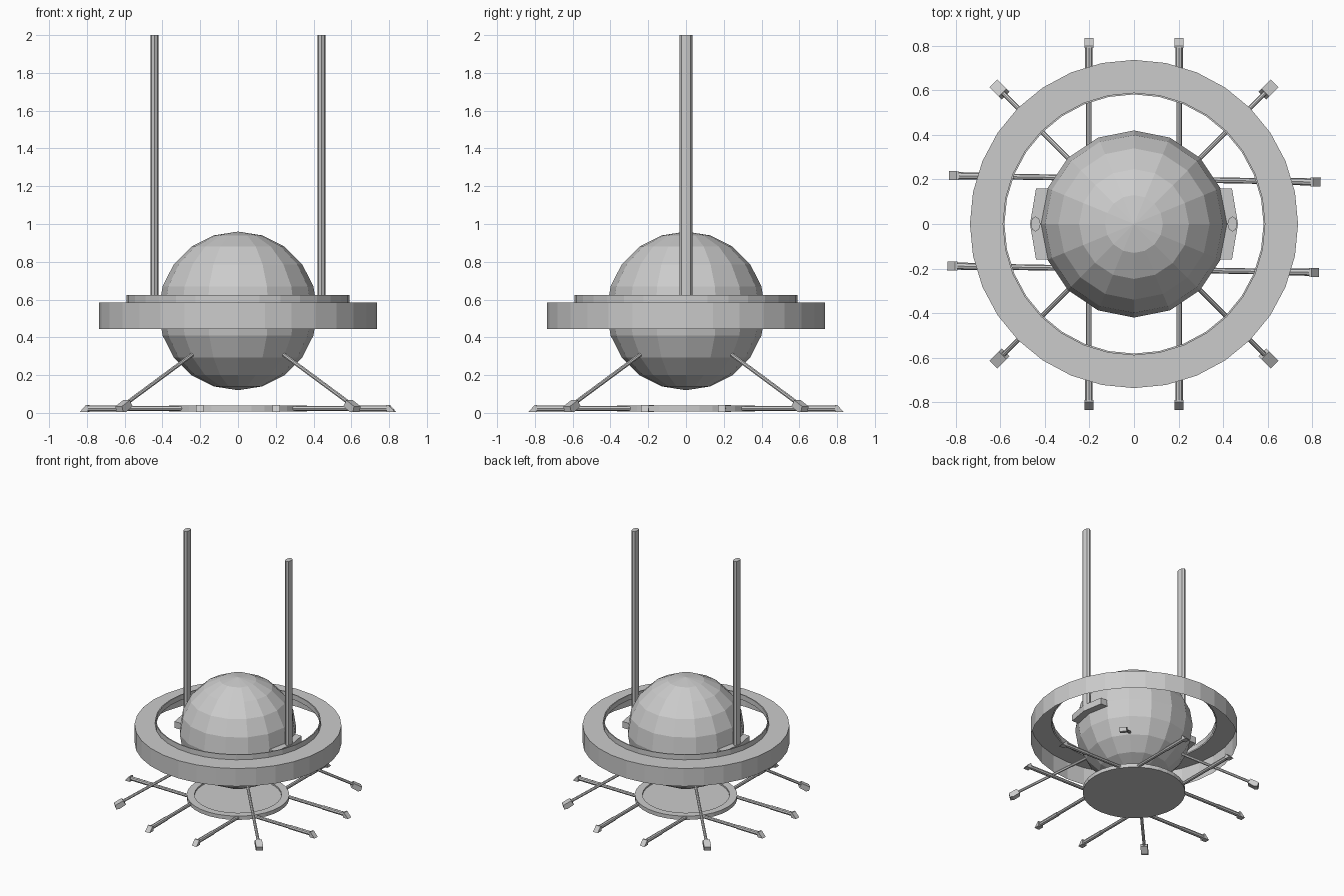
import bpy, math
from mathutils import Vector, Matrix

if "Cube" in bpy.data.objects:
    bpy.data.objects.remove(bpy.data.objects["Cube"])


def make_mesh(name, verts, faces):
    me = bpy.data.meshes.new(name)
    me.from_pydata([tuple(v) for v in verts], [], faces)
    ob = bpy.data.objects.new(name, me)
    bpy.context.collection.objects.link(ob)
    return ob


def lathe(name, profile, n):
    """Revolve an open (radius, z) profile about z."""
    verts, faces = [], []
    for r, z in profile:
        verts += [(r * math.sin(2 * math.pi * i / n), r * math.cos(2 * math.pi * i / n), z) for i in range(n)]
    for k in range(len(profile) - 1):
        for i in range(n):
            j = (i + 1) % n
            faces.append((k * n + i, k * n + j, (k + 1) * n + j, (k + 1) * n + i))
    return make_mesh(name, verts, faces)


def prism(name, outline, z0, z1):
    n = len(outline)
    verts = [(x, y, z) for z in (z0, z1) for x, y in outline]
    faces = [tuple(range(n))[::-1], tuple(range(n, 2 * n))]
    faces += [(i, (i + 1) % n, n + (i + 1) % n, n + i) for i in range(n)]
    return make_mesh(name, verts, faces)


def rod(name, a, b, r, n=8):
    a, b = Vector(a), Vector(b)
    d = b - a
    bpy.ops.mesh.primitive_cylinder_add(vertices=n, radius=r, depth=d.length)
    ob = bpy.context.object
    ob.name = name
    ob.matrix_world = Matrix.Translation((a + b) / 2) @ d.to_track_quat('Z', 'Y').to_matrix().to_4x4()
    return ob


# spherical body
bpy.ops.mesh.primitive_uv_sphere_add(segments=16, ring_count=10, radius=0.42, location=(0, 0, 0.54))
bpy.context.object.name = "body_sphere"

# surrounding ring: skirt open underneath, flat top, raised inner lip
lathe("outer_ring", [(0.737, 0.445), (0.737, 0.585), (0.59, 0.585), (0.59, 0.625),
                     (0.582, 0.625), (0.582, 0.585)], 32)

# side brackets with tall flattened masts
for s, side in ((1, "right"), (-1, "left")):
    outline = [(0.36, -0.16), (0.44, -0.16), (0.467, 0), (0.44, 0.16), (0.36, 0.16)]
    pts = [(s * x, y) for x, y in outline][::s]
    prism("bracket_" + side, pts, 0.505, 0.555)
    mast = [(s * 0.442 + 0.022 * math.cos(t * math.pi / 4), 0.034 * math.sin(t * math.pi / 4)) for t in range(8)]
    prism("mast_" + side, mast, 0.545, 2.0)

# base dish with raised rim
lathe("base_dish", [(0.0005, 0.008), (0.365, 0.008), (0.365, 0.038), (0.31, 0.038),
                    (0.31, 0.026), (0.0005, 0.026)], 32)

# floor arms: two on each of four sides, ending in wedge feet
for q in range(4):
    skew = math.radians(-1.0) if q % 2 == 0 else 0
    turn = Matrix.Rotation(q * math.pi / 2 + skew, 4, 'Z')
    for y in (-0.203, 0.203):
        tag = f"{q}_{'a' if y < 0 else 'b'}"
        rod("arm_" + tag, turn @ Vector((0.28, y, 0.024)), turn @ Vector((0.63, y, 0.024)), 0.013)
        rod("arm_sleeve_" + tag, turn @ Vector((0.6, y, 0.024)), turn @ Vector((0.80, y, 0.024)), 0.016)
        w = 0.02
        verts = [turn @ Vector((x, y + e, z)) for e in (-w, w)
                 for x, z in ((0.79, 0.004), (0.835, 0.004), (0.80, 0.043), (0.79, 0.043))]
        make_mesh("arm_foot_" + tag, verts, [(0, 1, 2, 3), (7, 6, 5, 4), (0, 4, 5, 1), (1, 5, 6, 2),
                                             (2, 6, 7, 3), (3, 7, 4, 0)])

# diagonal struts with thicker feet
for q in range(4):
    turn = Matrix.Rotation(q * math.pi / 2 + math.pi / 4, 4, 'Z')
    rod(f"strut_{q}", turn @ Vector((0.33, 0, 0.315)), turn @ Vector((0.86, 0, 0.038)), 0.011)
    w = 0.025
    foot = [(0.815, 0.035), (0.835, 0.067), (0.893, 0.035), (0.885, 0.004), (0.862, 0.004)]
    verts = [turn @ Vector((x, e, z)) for e in (w, -w) for x, z in foot]
    faces = [(0, 1, 2, 3, 4), (9, 8, 7, 6, 5)]
    faces += [(i, 5 + i, 5 + (i + 1) % 5, (i + 1) % 5) for i in range(5)]
    make_mesh(f"strut_foot_{q}", verts, faces)
